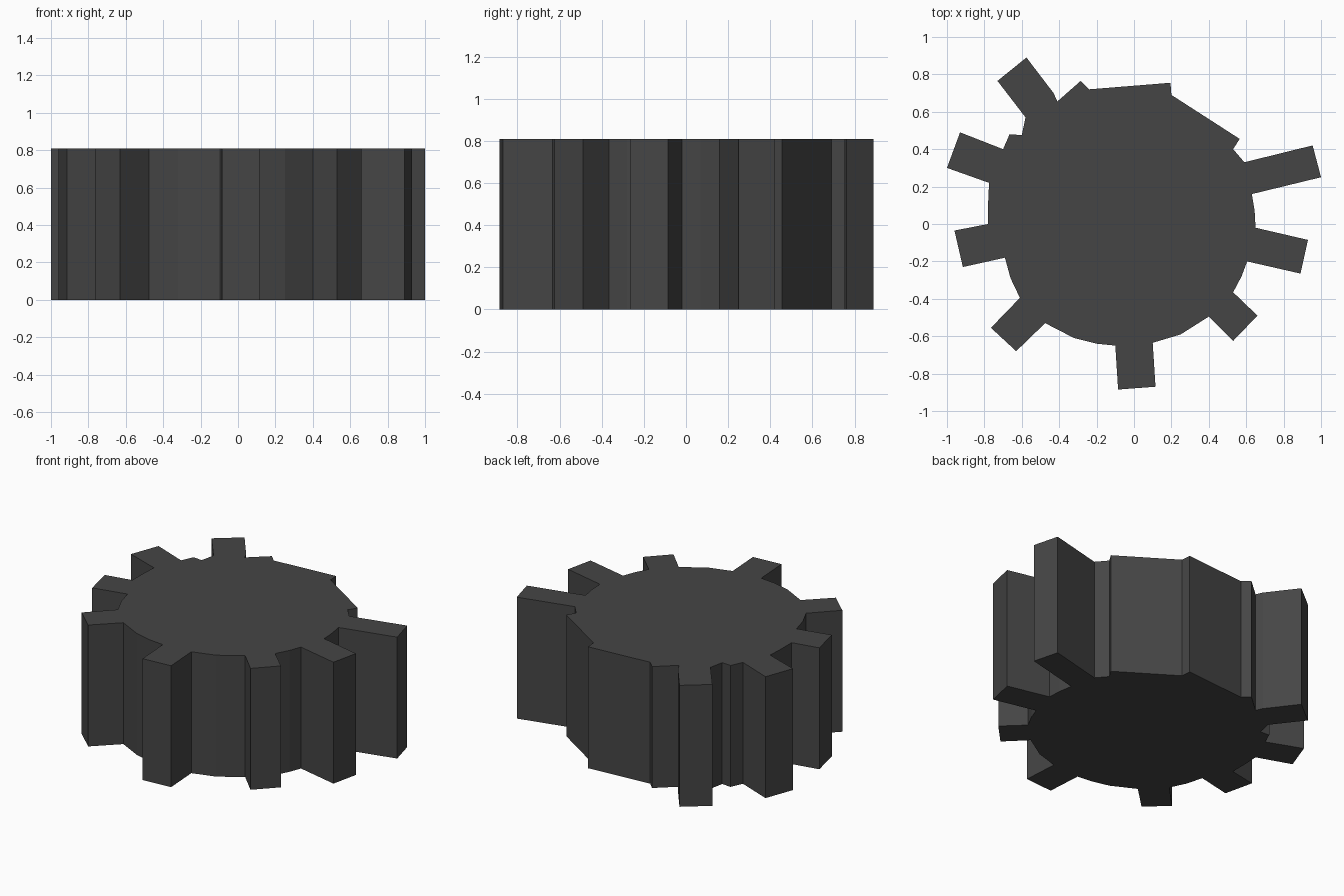
import bpy, bmesh

HEIGHT = 0.81

# Teeth, counter-clockwise: root, tip, tip, root
teeth = [
    [(0.63, 0.16), (1.0, 0.25), (0.955, 0.42), (0.59, 0.33)],
    [(-0.43, 0.70), (-0.575, 0.89), (-0.73, 0.765), (-0.58, 0.57)],
    [(-0.70, 0.40), (-0.93, 0.49), (-1.0, 0.30), (-0.775, 0.22)],
    [(-0.78, 0.0), (-0.96, -0.035), (-0.915, -0.23), (-0.69, -0.18)],
    [(-0.61, -0.395), (-0.765, -0.555), (-0.63, -0.68), (-0.475, -0.53)],
    [(-0.10, -0.65), (-0.085, -0.885), (0.115, -0.87), (0.10, -0.635)],
    [(0.40, -0.495), (0.53, -0.625), (0.66, -0.49), (0.53, -0.365)],
    [(0.605, -0.20), (0.89, -0.265), (0.93, -0.085), (0.65, -0.02)],
]

# Rim points of the body that follow each tooth
rims = [
    [(0.53, 0.40), (0.565, 0.455), (0.20, 0.69), (0.195, 0.755),
     (-0.24, 0.72), (-0.285, 0.765), (-0.41, 0.655)],
    [(-0.60, 0.475), (-0.665, 0.48)],
    [(-0.78, 0.11)],
    [(-0.66, -0.29)],
    [(-0.32, -0.61), (-0.20, -0.64)],
    [(0.25, -0.59)],
    [(0.575, -0.28)],
    [(0.645, 0.07)],
]

outline = [p for tooth, rim in zip(teeth, rims) for p in tooth + rim]

# Gear body: outline raised into a solid
bm = bmesh.new()
base = bm.faces.new([bm.verts.new((x, y, 0)) for x, y in outline])
raised = bmesh.ops.extrude_face_region(bm, geom=[base], use_keep_orig=True)["geom"]
bmesh.ops.translate(bm, vec=(0, 0, HEIGHT),
                    verts=[g for g in raised if isinstance(g, bmesh.types.BMVert)])
bmesh.ops.recalc_face_normals(bm, faces=bm.faces)
bmesh.ops.triangulate(bm, faces=[f for f in bm.faces if len(f.verts) > 4])
mesh = bpy.data.meshes.new("toothed_wheel")
bm.to_mesh(mesh)
bm.free()
gear = bpy.data.objects.new("toothed_wheel", mesh)
bpy.context.collection.objects.link(gear)

# Dark metal colour
metal = bpy.data.materials.new("dark_metal")
metal.diffuse_color = (0.06, 0.06, 0.06, 1)
mesh.materials.append(metal)
